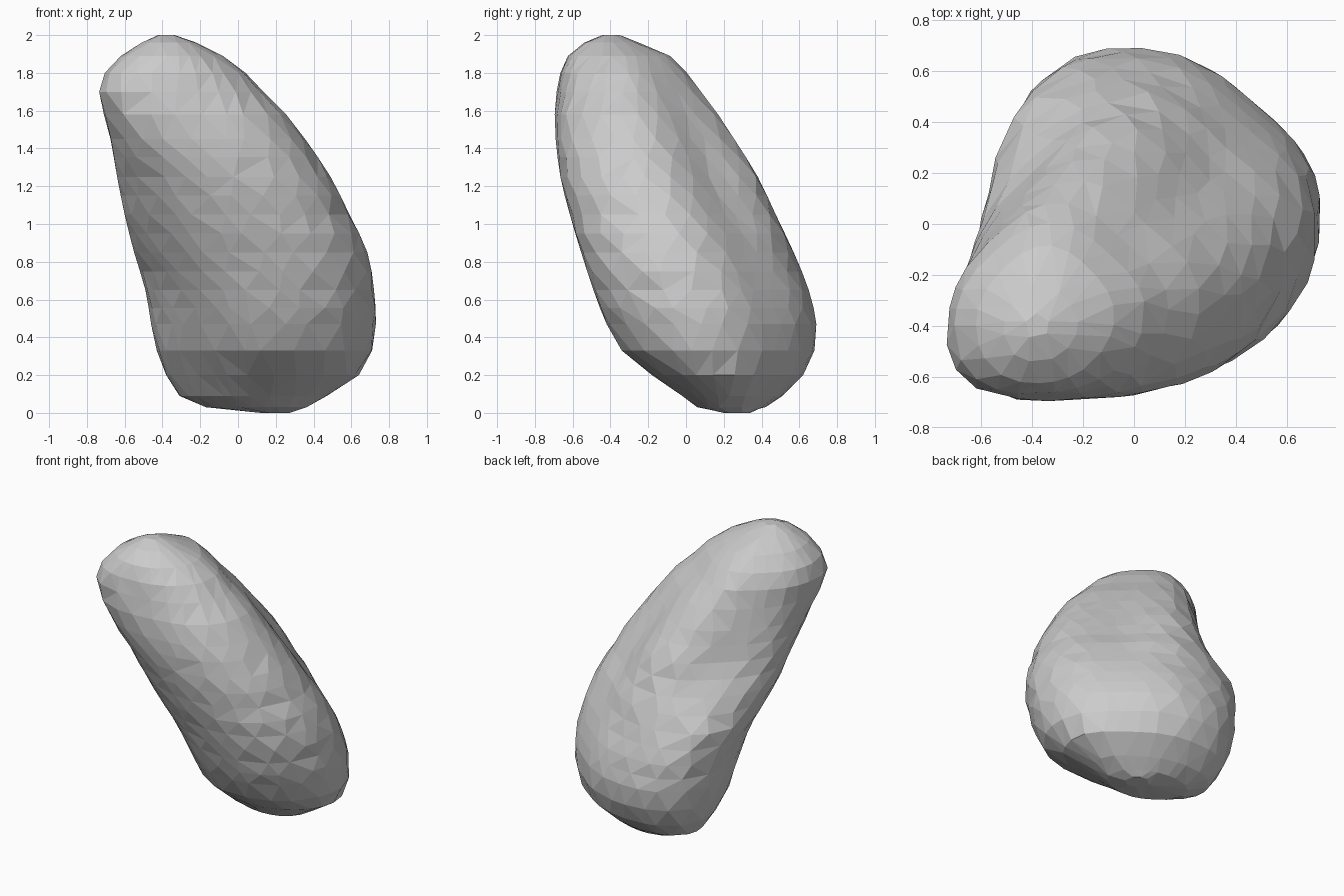
import bpy, bmesh, math, random

if "Cube" in bpy.data.objects:
    bpy.data.objects.remove(bpy.data.objects["Cube"])

random.seed(4)

# Bounding box of each horizontal slice: z, x min, x max, y min, y max
SLICES = [
    (0.00, 0.12, 0.28, 0.20, 0.34),
    (0.03, -0.17, 0.37, 0.06, 0.42),
    (0.09, -0.31, 0.47, -0.02, 0.51),
    (0.20, -0.38, 0.64, -0.18, 0.62),
    (0.33, -0.43, 0.71, -0.34, 0.68),
    (0.47, -0.46, 0.73, -0.42, 0.69),
    (0.65, -0.49, 0.72, -0.49, 0.65),
    (0.85, -0.55, 0.685, -0.555, 0.57),
    (1.05, -0.60, 0.59, -0.615, 0.475),
    (1.25, -0.64, 0.49, -0.665, 0.38),
    (1.45, -0.675, 0.355, -0.69, 0.255),
    (1.58, -0.71, 0.255, -0.695, 0.17),
    (1.70, -0.735, 0.135, -0.685, 0.08),
    (1.80, -0.705, 0.04, -0.665, 0.005),
    (1.89, -0.62, -0.08, -0.625, -0.085),
    (1.96, -0.51, -0.22, -0.54, -0.24),
    (2.00, -0.43, -0.33, -0.45, -0.35),
]
# Outline of the slice at a height: z, then radius every 45 degrees from +x
OUTLINES = [
    (0.40, 0.98, 0.82, 0.95, 1.12, 0.98, 0.85, 0.98, 1.05),
    (0.80, 1.0, 0.8, 0.93, 1.14, 0.95, 0.9, 0.97, 1.09),
    (1.00, 0.98, 0.77, 0.97, 1.02, 1.02, 0.97, 1.0, 1.08),
    (1.25, 0.97, 0.74, 1.0, 0.87, 1.02, 1.03, 1.0, 1.05),
    (1.65, 0.95, 0.78, 0.95, 0.83, 0.95, 1.22, 1.0, 1.02),
    (1.90, 1.0, 0.92, 1.0, 0.9, 1.0, 1.1, 1.0, 0.97),
]
SIDES = 24


def spline(a, b, c, d, t):
    return 0.5 * (2 * b + (c - a) * t + (2 * a - 5 * b + 4 * c - d) * t * t
                  + (3 * b - a - 3 * c + d) * t ** 3)


def outline_at(z):
    for lo, hi in zip(OUTLINES, OUTLINES[1:]):
        if z <= hi[0]:
            t = max(0, (z - lo[0]) / (hi[0] - lo[0]))
            return [p + (q - p) * t for p, q in zip(lo[1:], hi[1:])]
    return OUTLINES[-1][1:]


def ring(box, shift):
    """Smooth closed outline, stretched to fill the slice's box."""
    z, x0, x1, y0, y1 = box
    radii = outline_at(z)
    pts = []
    for i in range(SIDES):
        s = (i + shift + random.uniform(-0.25, 0.25)) / SIDES * 8
        k = math.floor(s)
        r = spline(*(radii[(k + o) % 8] for o in (-1, 0, 1, 2)), s - k)
        pts.append((r * math.cos(s * math.pi / 4), r * math.sin(s * math.pi / 4)))
    xs, ys = zip(*pts)

    def fit(v, vals, lo, hi):
        return lo + (v - min(vals)) / (max(vals) - min(vals)) * (hi - lo)
    return [(fit(x, xs, x0, x1), fit(y, ys, y0, y1), z) for x, y in pts]


# Extra row in the middle of each tall gap
rows = []
for i, row in enumerate(SLICES[:-1]):
    rows.append(row)
    if SLICES[i + 1][0] - row[0] > 0.15:
        rows.append([spline(*v, 0.5) for v in zip(*SLICES[i - 1:i + 3])])
rows.append(SLICES[-1])

# Skin of staggered triangles
bm = bmesh.new()
loops = [[bm.verts.new(c) for c in ring(r, 0.5 * (k % 2))] for k, r in enumerate(rows)]
for k, (lo, hi) in enumerate(zip(loops, loops[1:])):
    for i in range(SIDES):
        j = (i + 1) % SIDES
        if k % 2:
            bm.faces.new((lo[i], hi[j], hi[i]))
            bm.faces.new((lo[i], lo[j], hi[j]))
        else:
            bm.faces.new((lo[i], lo[j], hi[i]))
            bm.faces.new((lo[j], hi[j], hi[i]))
bm.faces.new(loops[0][::-1])
bm.faces.new(loops[-1])

# Merge slivers near the two ends, then flip edges to follow the surface
bmesh.ops.remove_doubles(bm, verts=[v for v in bm.verts if not 0.15 < v.co.z < 1.85], dist=0.045)
bmesh.ops.triangulate(bm, faces=bm.faces[:])
bmesh.ops.recalc_face_normals(bm, faces=bm.faces[:])
bmesh.ops.beautify_fill(bm, faces=bm.faces[:], edges=bm.edges[:], method='ANGLE')
mesh = bpy.data.meshes.new("boulder")
bm.to_mesh(mesh)
bm.free()
boulder = bpy.data.objects.new("boulder", mesh)
bpy.context.collection.objects.link(boulder)
